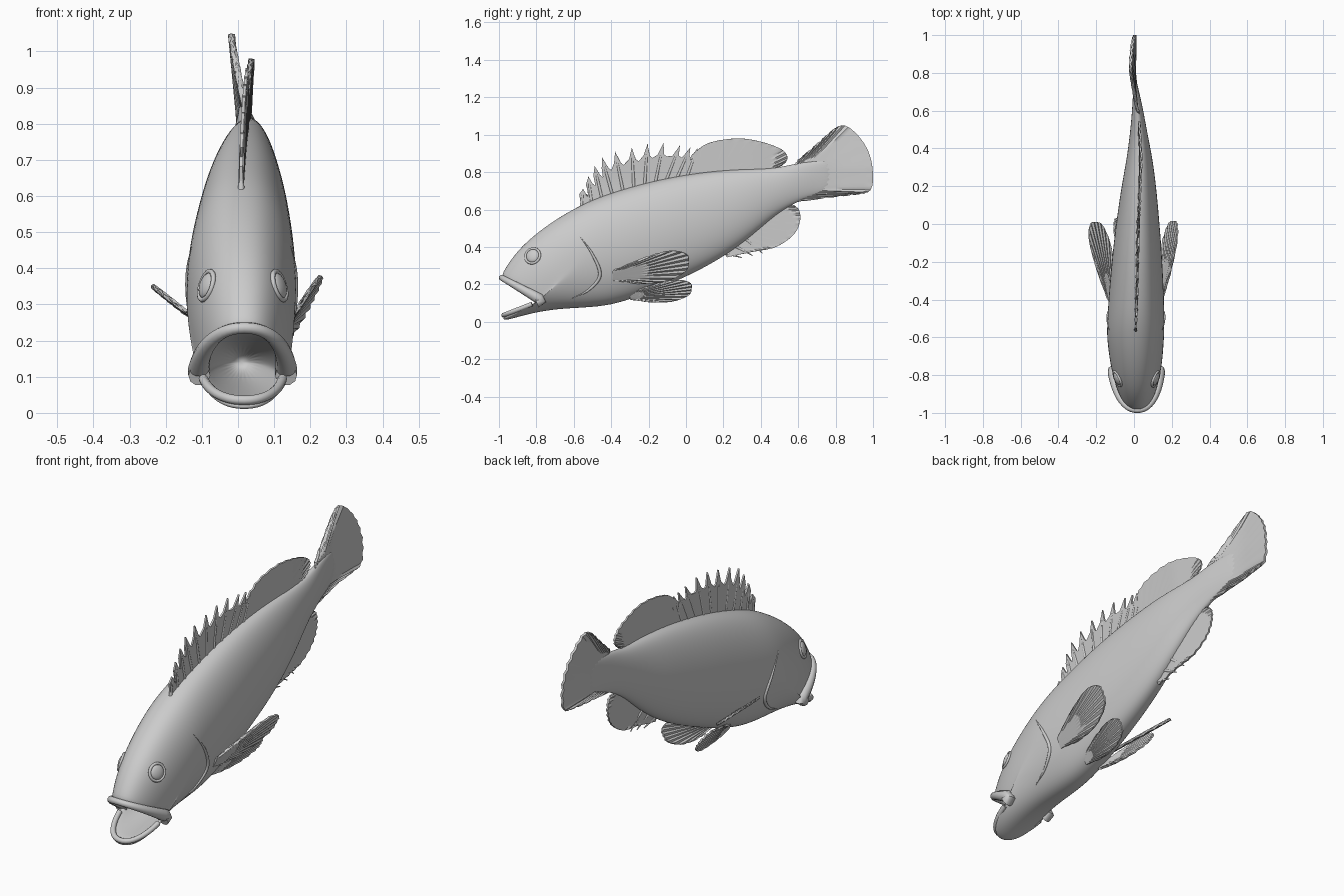
import bpy, bmesh, math
from mathutils import Vector
from mathutils.bvhtree import BVHTree

cube = bpy.data.objects.get("Cube")
if cube:
    bpy.data.objects.remove(cube, do_unlink=True)

grey = bpy.data.materials.new("fish_grey")
grey.use_nodes = True
grey.diffuse_color = (0.6, 0.6, 0.6, 1)
grey.node_tree.nodes["Principled BSDF"].inputs["Base Color"].default_value = (0.6, 0.6, 0.6, 1)


def finish(obj, angle=50):
    """Give the object its colour, apply modifiers and smooth it."""
    bpy.ops.object.select_all(action='DESELECT')
    obj.select_set(True)
    bpy.context.view_layer.objects.active = obj
    bpy.ops.object.convert(target='MESH')
    obj.data.materials.clear()
    obj.data.materials.append(grey)
    bpy.ops.object.shade_smooth_by_angle(angle=math.radians(angle))
    return obj


def from_bmesh(name, bm):
    bmesh.ops.recalc_face_normals(bm, faces=bm.faces)
    mesh = bpy.data.meshes.new(name)
    bm.to_mesh(mesh)
    bm.free()
    obj = bpy.data.objects.new(name, mesh)
    bpy.context.collection.objects.link(obj)
    return obj


def loft(bm, rows, closed):
    grid = [[bm.verts.new(p) for p in row] for row in rows]
    n = len(grid[0])
    for a, b in zip(grid, grid[1:]):
        for i in range(n if closed else n - 1):
            j = (i + 1) % n
            bm.faces.new((a[i], a[j], b[j], b[i]))
    return grid


def smooth_path(pts, n):
    """Resample a few points as n points on a smooth path."""
    p = [Vector(q) for q in pts]
    p = [2 * p[0] - p[1]] + p + [2 * p[-1] - p[-2]]
    out = []
    for k in range(n):
        s = k / (n - 1) * (len(pts) - 1)
        i = min(int(s), len(pts) - 2)
        t = s - i
        a, b, c, d = p[i:i + 4]
        out.append(0.5 * (2 * b + (c - a) * t + (2 * a - 5 * b + 4 * c - d) * t * t
                          + (3 * b - a - 3 * c + d) * t ** 3))
    return out


# Gentle sideways bend of the spine
BEND = [(-1, .018), (-.6, .008), (0, .02), (.35, .03), (.6, .02), (.8, .002), (1, .004)]


def bend(y):
    for (y0, x0), (y1, x1) in zip(BEND, BEND[1:]):
        if y <= y1:
            return x0 + (x1 - x0) * max(0, (y - y0) / (y1 - y0))
    return BEND[-1][1]


def ring_point(ring, a):
    """Point at angle a (0 = top) of a ring whose sides may lie further back."""
    y_top, y_side, y_bot, z_top, z_side, z_bot, half = ring
    c, s = math.cos(a), math.sin(a)
    y_end, z_end = (y_top, z_top) if c > 0 else (y_bot, z_bot)
    y = y_side + (y_end - y_side) * abs(c)
    z = z_side + (z_end - z_side) * abs(c)
    return Vector((bend(y) + half * math.copysign(abs(s) ** .9, s), y, z))


# Body: throat, mouth rim, head, trunk, tail stalk
MOUTH = (-.985, -.77, -.975, .235, .115, .035, .113)
rings = [
    (-.5, -.5, -.5, .17, .14, .11, .03),
    (-.72, -.64, -.72, .2, .13, .07, .08),
    (-.92, -.76, -.92, .215, .115, .045, .1),
    MOUTH,
    (-.985, -.755, -.985, .26, .12, 0, .123),
    (-.93, -.7, -.9, .345, .19, .025, .138),
    (-.86, -.66, -.8, .425, .24, .05, .145),
    (-.73, -.6, -.68, .53, .3, .068, .151),
]
trunk = [(-.55, .635, .073, .153), (-.4, .69, .085, .148), (-.25, .735, .135, .138),
         (-.1, .77, .195, .126), (.05, .795, .262, .11), (.2, .812, .345, .092),
         (.35, .818, .455, .068), (.48, .82, .575, .046), (.6, .85, .645, .03),
         (.7, .86, .68, .016), (.78, .86, .71, .005)]
rings += [(y, y, y, t, t * .5 + b * .5, b, h) for y, t, b, h in trunk]
N = 28
bm = bmesh.new()
grid = loft(bm, [[ring_point(r, 2 * math.pi * i / N) for i in range(N)] for r in rings], True)
bm.faces.new(grid[0])
bm.faces.new(grid[-1])
body = from_bmesh("body", bm)
body.modifiers.new("smooth", 'SUBSURF').levels = 2
finish(body, 60)
bm = bmesh.new()
bm.from_mesh(body.data)
surface = BVHTree.FromBMesh(bm)
bm.free()


def on_side(side, y, z):
    hit, normal, _, _ = surface.ray_cast(Vector((side, y, z)), Vector((-side, 0, 0)))
    return hit, normal


def tube(name, pts, radii, size):
    curve = bpy.data.curves.new(name, 'CURVE')
    curve.dimensions = '3D'
    curve.bevel_depth = size
    curve.bevel_resolution = 3
    curve.use_fill_caps = True
    spline = curve.splines.new('POLY')
    spline.points.add(len(pts) - 1)
    for q, p, r in zip(spline.points, pts, radii):
        q.co = (*p, 1)
        q.radius = r
    obj = bpy.data.objects.new(name, curve)
    bpy.context.collection.objects.link(obj)
    return finish(obj, 60)


# Lips along the mouth rim, thicker at the upper corners
arc = [math.radians(-98 + 196 * i / 32) for i in range(33)]
outer = MOUTH[:6] + (.121,)
tube("upper_lip", [ring_point(outer, a) for a in arc],
     [.75 + .7 * min(1, abs(a) / 1.5) ** 2 for a in arc], .021)
arc = [math.radians(105 + 150 * i / 24) for i in range(25)]
tube("lower_lip", [ring_point(MOUTH, a) for a in arc], [1] * 25, .013)

# Eyes, eye rims and gill edges on both sides
for side, label in ((1, "left"), (-1, "right")):
    spot, normal = on_side(side, -.82, .352)
    turn = normal.to_track_quat('Z', 'Y').to_euler()
    bpy.ops.mesh.primitive_uv_sphere_add(segments=24, ring_count=12, radius=.036,
                                         location=spot, rotation=turn)
    eye = bpy.context.object
    eye.name = label + "_eye"
    eye.scale.z = .4
    finish(eye)
    bpy.ops.mesh.primitive_torus_add(major_radius=.041, minor_radius=.007, major_segments=28,
                                     minor_segments=8, location=spot, rotation=turn)
    rim = bpy.context.object
    rim.name = label + "_eye_rim"
    finish(rim)
    edge = smooth_path([(-.57, .46), (-.5, .36), (-.46, .25), (-.52, .17), (-.62, .12)], 24)
    tube(label + "_gill_edge", [on_side(side, *p)[0] for p in edge],
         [math.sin(math.pi * (i + .3) / 23.6) for i in range(24)], .009)


def fin(name, root, edge, place, ripple_dir, ripple=.003, thick=.009, steps=8):
    """Web between a root line and an outer edge, with ripples as rays."""
    bm = bmesh.new()
    rows = []
    for i, (r, e) in enumerate(zip(root, edge)):
        wave = Vector(ripple_dir) * (ripple * (1 if i % 2 else -1))
        rows.append([place(*Vector(r).lerp(Vector(e), k / steps)) + wave * (k / steps)
                     for k in range(steps + 1)])
    loft(bm, rows, False)
    obj = from_bmesh(name, bm)
    solid = obj.modifiers.new("thickness", 'SOLIDIFY')
    solid.thickness = thick
    solid.offset = 0
    return finish(obj, 40)


X = (1, 0, 0)


def upright(y, z):
    lean = -.09 * max(0, z - .82) if y > .6 else .04 * max(0, z - .75)
    return Vector((bend(y) + lean, y, z))


# Spiny front of the dorsal fin: a spike and a notch for each spine
tips = smooth_path([(-.55, .71), (-.5, .815), (-.43, .89), (-.29, .93), (-.15, .955),
                    (-.01, .937), (.06, .925)], 11)
root_line = smooth_path([(-.56, .61), (-.25, .715), (.06, .78)], 12)
root, edge = [], []
for i, tip in enumerate(tips):
    a, b = root_line[i], root_line[i + 1]
    front, notch = a.lerp(tip, .72), a.lerp(tip, .7)
    root += [a, a.lerp(b, .2), a.lerp(b, .35), a.lerp(b, .6)]
    edge += [front + Vector((-.018, 0)), tip, notch + Vector((.018, .005)),
             notch + Vector((.032, -.005))]
    foot = upright(*a)
    tube("dorsal_spine_%d" % (i + 1), [foot, foot.lerp(upright(*tip), .6), upright(*tip)],
         [1, .8, .2], .009)
fin("spiny_dorsal_fin", root, edge, upright, X, 0)

# Soft fins on the centre line
n = 31
fin("soft_dorsal_fin", smooth_path([(.03, .77), (.25, .8), (.47, .8)], n),
    smooth_path([(.03, .89), (.12, .955), (.28, .98), (.42, .957), (.52, .915), (.54, .865),
                 (.48, .815)], n), upright, X)
fin("tail_fin", smooth_path([(.58, .835), (.62, .75), (.58, .65)], 41),
    smooth_path([(.6, .862), (.71, .955), (.79, 1.025), (.85, 1.048), (.92, .995), (.975, .91),
                 (.998, .81), (.987, .705), (.9, .683), (.77, .668), (.6, .643)], 41),
    upright, X, .004, .012)
fin("anal_fin", smooth_path([(.2, .37), (.36, .5), (.53, .64)], n),
    smooth_path([(.22, .345), (.36, .375), (.48, .4), (.575, .465), (.61, .54), (.6, .605),
                 (.55, .63)], n), upright, X)
for i in range(3):
    y = .2 + .055 * i
    tube("anal_spine_%d" % (i + 1), [upright(y, .37 + i * .04), upright(y + .1, .342 + i * .012)],
         [1, .2], .01)

# Paired paddles
PADDLE = [(0, -.35), (.35, -.85), (.7, -.95), (.95, -.55), (1, 0), (.97, .6), (.75, 1),
          (.4, .85), (0, .35)]


def paddle(name, base, along, across):
    base, along, across = Vector(base), Vector(along), Vector(across)
    fin(name, smooth_path([(-.06, -.3), (-.06, 0), (-.06, .3)], n), smooth_path(PADDLE, n),
        lambda u, v: base + along * u + across * v, along.cross(across).normalized())


paddle("left_pectoral_fin", (.145, -.37, .25), (.06, .385, .065), (.038, 0, .08))
paddle("right_pectoral_fin", (-.125, -.38, .265), (-.075, .39, .055), (-.055, 0, .045))
for side, label in ((1, "left"), (-1, "right")):
    paddle(label + "_pelvic_fin", (.05 * side + .01, -.28, .14), (.045 * side, .31, .035),
           (.03 * side, 0, .056))
